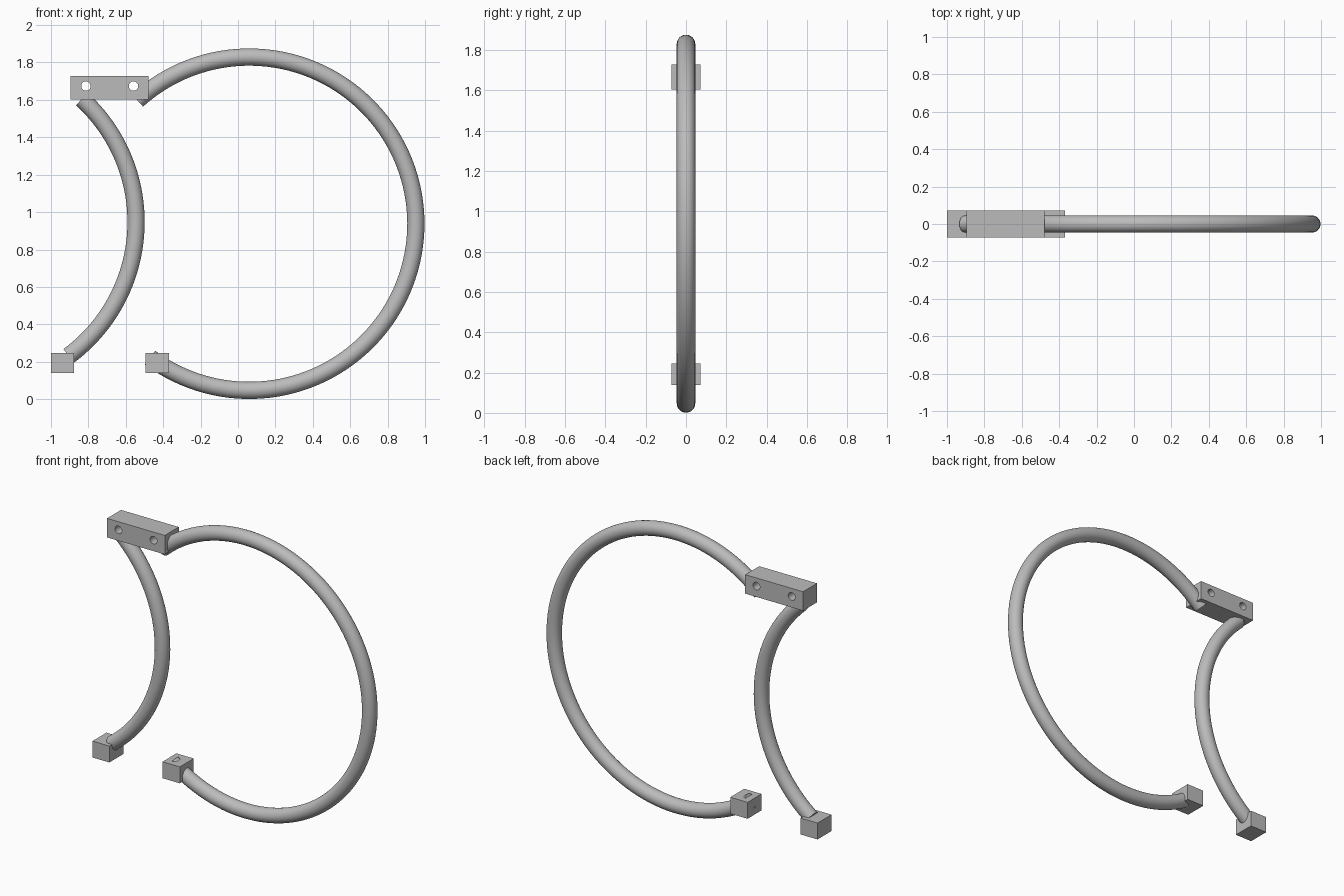
import bpy
import bmesh
from math import sin, cos, pi, radians

cube = bpy.data.objects.get("Cube")
if cube:
    bpy.data.objects.remove(cube, do_unlink=True)

# Single matte grey
grey = bpy.data.materials.new("grey_metal")
grey.use_nodes = True
color = (0.5, 0.5, 0.5, 1)
grey.diffuse_color = color
grey.node_tree.nodes["Principled BSDF"].inputs["Base Color"].default_value = color

RING_RADIUS = 0.891
TUBE_RADIUS = 0.046


def link(name, bm, smooth=False):
    bmesh.ops.recalc_face_normals(bm, faces=bm.faces[:])
    mesh = bpy.data.meshes.new(name)
    bm.to_mesh(mesh)
    bm.free()
    mesh.materials.append(grey)
    obj = bpy.data.objects.new(name, mesh)
    bpy.context.collection.objects.link(obj)
    if smooth:
        bpy.ops.object.select_all(action="DESELECT")
        obj.select_set(True)
        bpy.context.view_layer.objects.active = obj
        bpy.ops.object.shade_smooth_by_angle(angle=radians(35))
    return obj


def tube_arc(name, cx, cz, start, end, steps, sides=32):
    """Capped round tube following an arc in the XZ plane."""
    bm = bmesh.new()
    rings = []
    for i in range(steps + 1):
        a = radians(start + (end - start) * i / steps)
        ring = []
        for j in range(sides):
            t = 2 * pi * j / sides
            r = RING_RADIUS + TUBE_RADIUS * cos(t)
            ring.append(bm.verts.new((cx + r * cos(a), TUBE_RADIUS * sin(t), cz + r * sin(a))))
        rings.append(ring)
    for lo, hi in zip(rings, rings[1:]):
        for j in range(sides):
            k = (j + 1) % sides
            bm.faces.new((lo[j], lo[k], hi[k], hi[j]))
    bm.faces.new(rings[0])
    bm.faces.new(rings[-1])
    return link(name, bm, smooth=True)


def block(name, x0, x1, z0, z1, half_depth=0.072):
    bm = bmesh.new()
    bmesh.ops.create_cube(bm, size=1)
    for v in bm.verts:
        v.co.x = x1 if v.co.x > 0 else x0
        v.co.z = z1 if v.co.z > 0 else z0
        v.co.y = half_depth if v.co.y > 0 else -half_depth
    return link(name, bm)


# Curved tubes
tube_arc("large_ring_tube", 0.06, 0.938, -126.5, 132.2, 96)
tube_arc("side_arc_tube", -1.436, 0.947, -53.5, 47.6, 48)

# End blocks
block("side_arc_end_block", -1.0, -0.878, 0.139, 0.246)
block("ring_end_block", -0.495, -0.37, 0.139, 0.246)

# Connecting bracket with two through holes
bracket = block("hinge_bracket", -0.895, -0.478, 1.603, 1.727)
for side, x in (("right", -0.813), ("left", -0.559)):
    bpy.ops.mesh.primitive_cylinder_add(vertices=32, radius=0.025, depth=0.4,
                                        location=(x, 0, 1.674), rotation=(pi / 2, 0, 0))
    cutter = bpy.context.object
    cutter.name = f"{side}_hole_cutter"
    cutter.data.materials.append(grey)
    mod = bracket.modifiers.new(f"{side}_hole", "BOOLEAN")
    mod.operation = "DIFFERENCE"
    mod.solver = "EXACT"
    mod.object = cutter
    bpy.ops.object.select_all(action="DESELECT")
    bracket.select_set(True)
    bpy.context.view_layer.objects.active = bracket
    bpy.ops.object.modifier_apply(modifier=mod.name)
    bpy.data.objects.remove(cutter, do_unlink=True)
bpy.ops.object.shade_smooth_by_angle(angle=radians(30))
